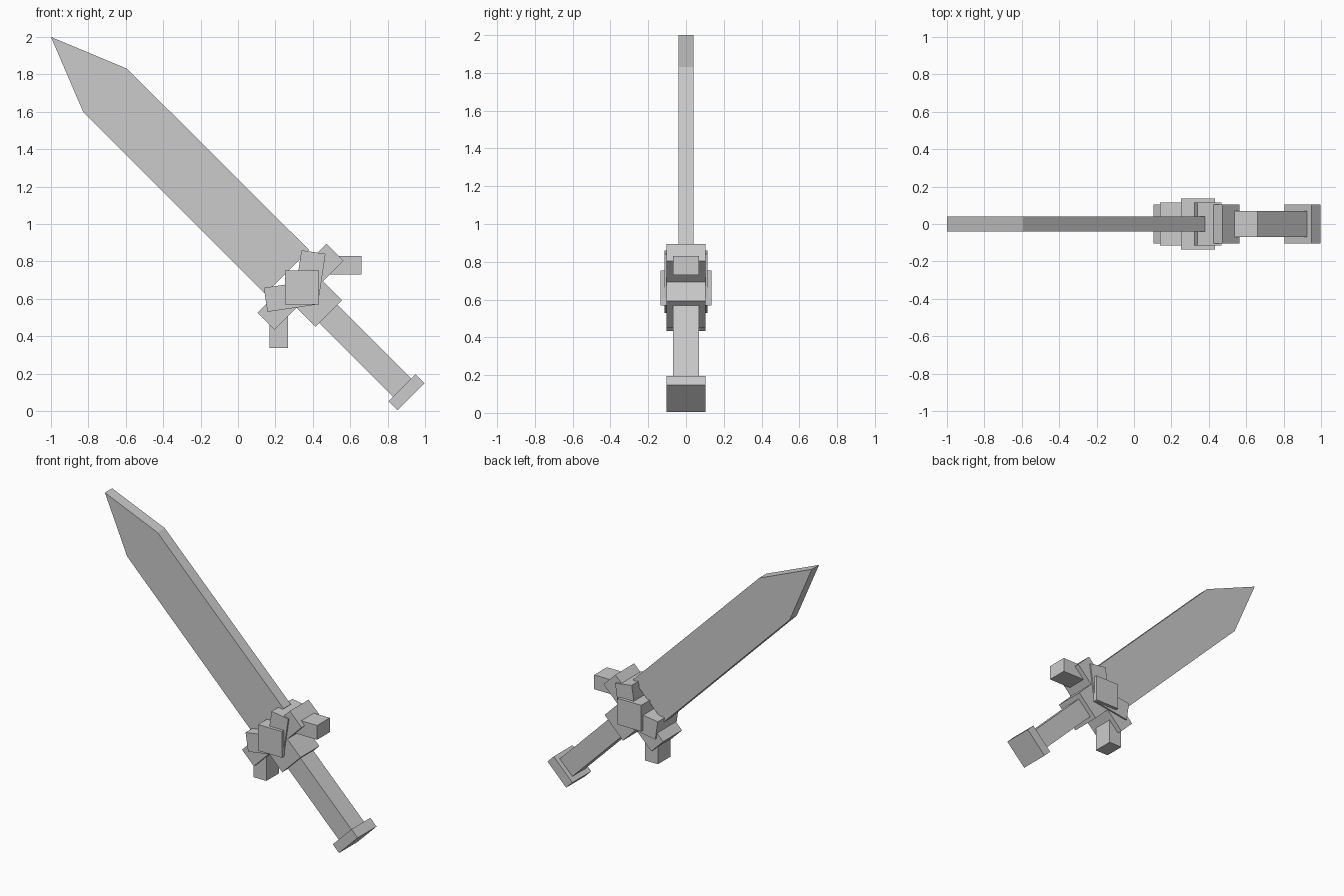
import bpy, bmesh
from math import radians

if "Cube" in bpy.data.objects:
    bpy.data.objects.remove(bpy.data.objects["Cube"])

CX, CZ = 0.334, 0.664      # centre of the crossguard


def box(name, x, z, sx, sy, sz, deg=0):
    """Box centred at (x, 0, z); deg turns it in the front view, clockwise."""
    bpy.ops.mesh.primitive_cube_add(size=1, location=(x, 0, z),
                                    rotation=(0, radians(deg), 0))
    ob = bpy.context.object
    ob.name = name
    ob.scale = (sx, sy, sz)
    return ob


def mirrored_pair(name, x, z, sx, sy, sz, deg=0):
    """Box on the upper arm plus its mirror across the sword's long axis."""
    box(name + "_upper", x, z, sx, sy, sz, deg)
    box(name + "_lower", CX - (z - CZ), CZ - (x - CX), sz, sy, sx, -deg)


# Blade: flat pointed profile extruded through its thickness
profile = [(-1.0, 2.0), (-0.828, 1.6), (0.145, 0.626), (0.38, 0.861), (-0.593, 1.83)]
bm = bmesh.new()
face = bm.faces.new([bm.verts.new((x, -0.04, z)) for x, z in profile])
ext = bmesh.ops.extrude_face_region(bm, geom=[face])
bmesh.ops.translate(bm, vec=(0, 0.08, 0),
                    verts=[v for v in ext["geom"] if isinstance(v, bmesh.types.BMVert)])
bmesh.ops.recalc_face_normals(bm, faces=bm.faces)
mesh = bpy.data.meshes.new("blade")
bm.to_mesh(mesh)
bm.free()
bpy.context.collection.objects.link(bpy.data.objects.new("blade", mesh))

# Crossguard with upright-turned end prongs
box("crossguard", CX, CZ, 0.522, 0.208, 0.129, -45)
mirrored_pair("guard_prong", 0.565, 0.78, 0.19, 0.14, 0.10)

# Splayed plates and square boss in the middle
mirrored_pair("guard_plate", 0.384, 0.719, 0.13, 0.228, 0.265, 8.5)
box("guard_boss", 0.342, 0.661, 0.183, 0.272, 0.183)

# Collar, grip and pommel along the sword's axis
box("collar", 0.425, 0.581, 0.20, 0.208, 0.17, -45)
box("grip", 0.685, 0.317, 0.138, 0.14, 0.60, -45)
box("pommel", 0.901, 0.1, 0.204, 0.208, 0.068, -45)
